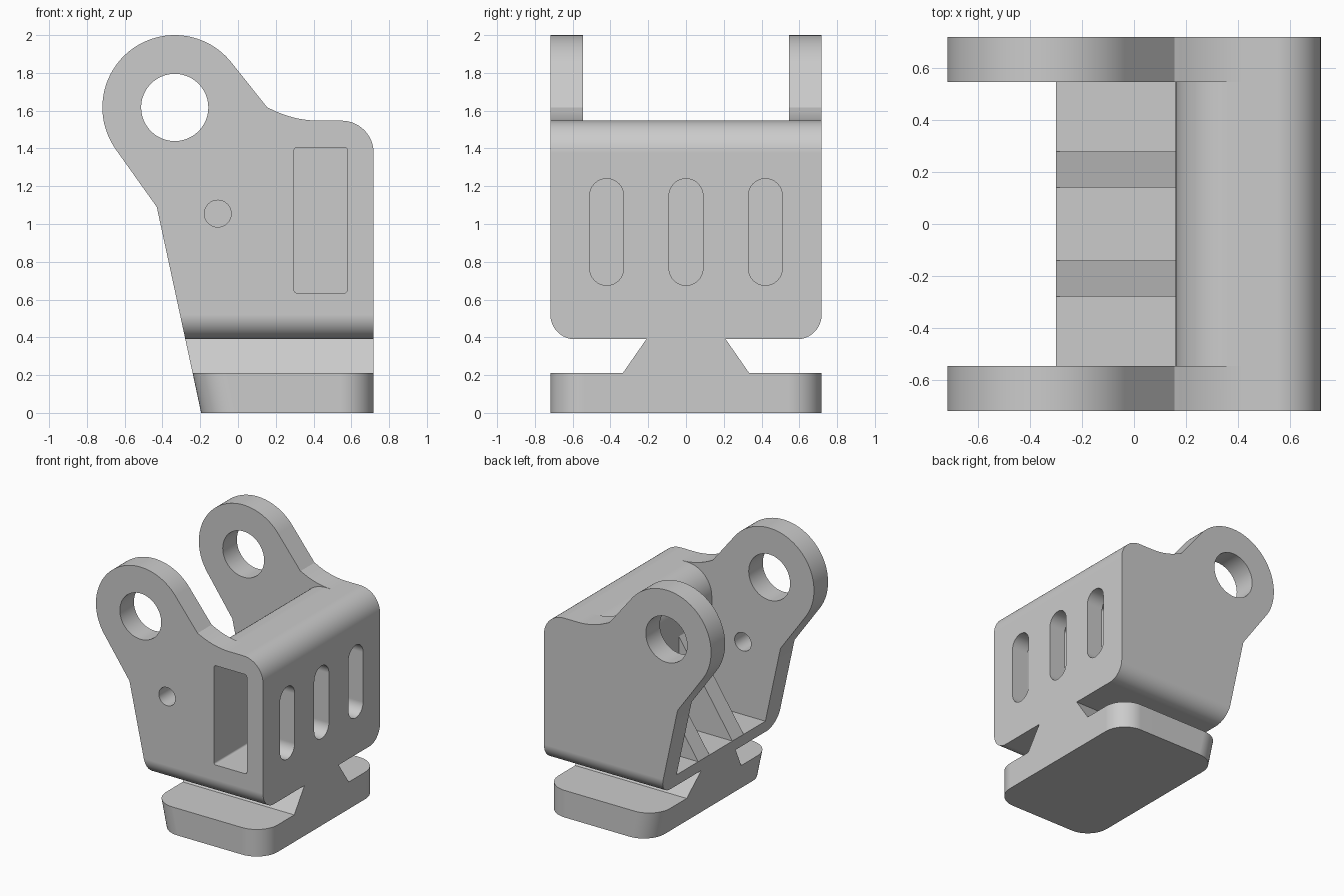
import bpy, bmesh
from math import cos, sin, radians, pi, acos, atan2, hypot

if "Cube" in bpy.data.objects:
    bpy.data.objects.remove(bpy.data.objects["Cube"])

grey = bpy.data.materials.new("plain grey")
grey.use_nodes = True
grey.diffuse_color = (0.6, 0.6, 0.6, 1)
grey.node_tree.nodes["Principled BSDF"].inputs["Base Color"].default_value = (0.6, 0.6, 0.6, 1)


def arc(cx, cz, r, start, end, n=16):
    """Points along an arc, angles in degrees."""
    return [(cx + r * cos(radians(start + (end - start) * i / n)),
             cz + r * sin(radians(start + (end - start) * i / n))) for i in range(n + 1)]


def rounded_rect(u0, u1, v0, v1, r, n=12):
    return (arc(u1 - r, v1 - r, r, 0, 90, n) + arc(u0 + r, v1 - r, r, 90, 180, n)
            + arc(u0 + r, v0 + r, r, 180, 270, n) + arc(u1 - r, v0 + r, r, 270, 360, n))


def prism(name, pts, axis, a, b):
    """Extrude a closed 2D profile along an axis from a to b."""
    place = {"x": lambda u, v, w: (w, u, v),
             "y": lambda u, v, w: (u, w, v),
             "z": lambda u, v, w: (u, v, w)}[axis]
    bm = bmesh.new()
    face = bm.faces.new([bm.verts.new(place(u, v, a)) for u, v in pts])
    ext = bmesh.ops.extrude_face_region(bm, geom=[face])
    shift = place(0, 0, b - a)
    bmesh.ops.translate(bm, vec=shift, verts=[g for g in ext["geom"] if isinstance(g, bmesh.types.BMVert)])
    bmesh.ops.remove_doubles(bm, verts=bm.verts, dist=1e-5)
    bmesh.ops.recalc_face_normals(bm, faces=bm.faces)
    mesh = bpy.data.meshes.new(name)
    bm.to_mesh(mesh)
    bm.free()
    mesh.materials.append(grey)
    ob = bpy.data.objects.new(name, mesh)
    bpy.context.collection.objects.link(ob)
    return ob


def select(ob):
    bpy.ops.object.select_all(action="DESELECT")
    ob.select_set(True)
    bpy.context.view_layer.objects.active = ob


def combine(ob, tool, operation="DIFFERENCE"):
    select(ob)
    mod = ob.modifiers.new("cut", "BOOLEAN")
    mod.object, mod.operation, mod.solver = tool, operation, "EXACT"
    bpy.ops.object.modifier_apply(modifier=mod.name)
    bpy.data.objects.remove(tool)


def finish(ob):
    select(ob)
    bpy.ops.object.shade_smooth_by_angle(angle=radians(25))
    ob.modifiers.new("even normals", "WEIGHTED_NORMAL").keep_sharp = True


def back_x(z):
    """Slanted rear line shared by body, neck and base."""
    return -0.195 - 0.215 * z


def shear_back(ob, pivot):
    for v in ob.data.vertices:
        if v.co.x < pivot:
            v.co.x += back_x(v.co.z) - back_x(0)


HALF, INNER, FRONT = 0.718, 0.545, 0.718
FLOOR, BOTTOM, DECK = 0.49, 0.39, 1.547
EAR = (-0.335, 1.617, 0.383)


def tangent_angle(p, side):
    dx, dz = p[0] - EAR[0], p[1] - EAR[1]
    return (atan2(dz, dx) + side * acos(EAR[2] / hypot(dx, dz))) * 180 / pi


# Body: side profile with round lugs
waist, shoulder = (-0.43, 1.09), (0.155, 1.617)
profile = [(back_x(BOTTOM), BOTTOM), (FRONT, BOTTOM)]
profile += arc(FRONT - 0.17, DECK - 0.17, 0.17, 0, 90)
profile += arc(0.43, DECK + 0.56, 0.56, 270, 241, 12)[:-1] + [shoulder]
profile += arc(*EAR, tangent_angle(shoulder, 1), tangent_angle(waist, -1) + 360, 48)
profile += [waist]
body = prism("bracket_body", profile, "y", -HALF, HALF)

# Rounded lower edges
section = arc(-HALF + 0.13, BOTTOM + 0.13, 0.13, 180, 270) + arc(HALF - 0.13, BOTTOM + 0.13, 0.13, 270, 360)
section += [(HALF, 3), (-HALF, 3)]
combine(body, prism("envelope", section, "x", -2, 2), "INTERSECT")

# Gap between the two side plates, with a rounded upper lip
lip = arc(0.37, DECK - 0.21, 0.21, 180, 90)
gap = [(-2, FLOOR), (0.16, FLOOR)] + lip + [(0.45, DECK), (0.45, 3), (-2, 3)]
combine(body, prism("gap", gap, "y", -INNER, INNER))

# Lug holes, small pin hole and side pocket
combine(body, prism("lug_hole", arc(EAR[0], EAR[1], 0.178, 0, 360, 48), "y", -1, 1))
combine(body, prism("pin_hole", arc(-0.107, 1.055, 0.071, 0, 360, 32), "y", -1, 0))
combine(body, prism("pocket", rounded_rect(0.297, 0.578, 0.635, 1.406, 0.015, 4), "y", -1, INNER))

# Three slots into the pocket
for y in (-0.42, 0, 0.42):
    slot = arc(y, 1.15, 0.09, 0, 180) + arc(y, 0.765, 0.09, 180, 360)
    combine(body, prism("slot", slot, "x", 0.45, 1))

# Sloped ribs between floor and wall
for y in (-0.21, 0.21):
    rib = [(-0.3, FLOOR), (0.16, FLOOR), (0.16, 1.18)]
    prism("rib", rib, "y", y - 0.069, y + 0.069)

# Tapered neck
neck = prism("neck", [(-0.335, 0.21), (0.335, 0.21), (0.21, BOTTOM), (-0.21, BOTTOM)], "x", back_x(0), FRONT)
shear_back(neck, 0)

# Base plate with rounded corners
base = prism("base_plate", rounded_rect(back_x(0), FRONT, -HALF, HALF, 0.18), "z", 0, 0.21)
shear_back(base, 0.2)

for ob in (body, base):
    finish(ob)
